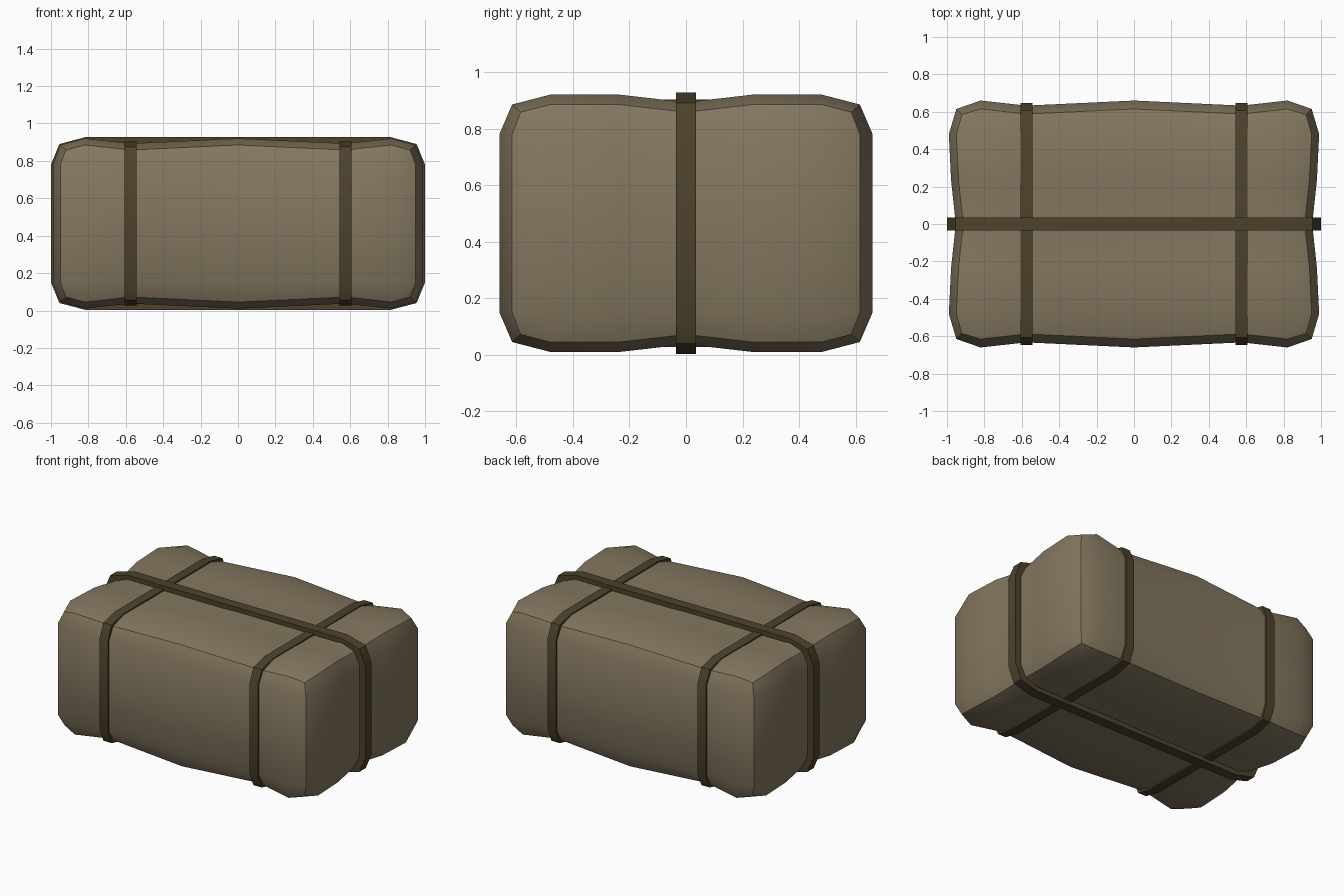
import bpy, bmesh

if "Cube" in bpy.data.objects:
    bpy.data.objects.remove(bpy.data.objects["Cube"])


def material(name, rgb):
    m = bpy.data.materials.new(name)
    m.diffuse_color = (*rgb, 1)
    m.use_nodes = True
    m.node_tree.nodes["Principled BSDF"].inputs["Base Color"].default_value = m.diffuse_color
    return m


CLOTH = material("cloth", (0.23, 0.185, 0.115))
STRAP = material("strap_leather", (0.075, 0.055, 0.025))
MID_Z = 0.465


def finish(bm, name, mat, angle):
    bmesh.ops.recalc_face_normals(bm, faces=bm.faces[:])
    me = bpy.data.meshes.new(name)
    bm.to_mesh(me)
    bm.free()
    ob = bpy.data.objects.new(name, me)
    bpy.context.collection.objects.link(ob)
    me.materials.append(mat)
    bpy.ops.object.select_all(action='DESELECT')
    ob.select_set(True)
    bpy.context.view_layer.objects.active = ob
    bpy.ops.object.shade_smooth_by_angle(angle=angle)
    return ob


# Bale: box lattice, rounded at edges and corners, squeezed under the straps
INNER = [[-0.82, -0.575, 0, 0.575, 0.82],
         [-0.48, -0.235, 0, 0.235, 0.48],
         [-0.315, 0.315]]
# half size at a face, at an edge, at a corner
HALF = [(0.99, 0.95, 0.92), (0.66, 0.615, 0.585), (0.455, 0.42, 0.393)]


def bale_point(idx):
    ends = [i in (0, len(INNER[a]) + 1) for a, i in enumerate(idx)]
    n = sum(ends)
    p = []
    for a, i in enumerate(idx):
        if ends[a]:
            p.append(HALF[a][n - 1] * (-1 if i == 0 else 1))
        else:
            p.append(INNER[a][i - 1])
    at_x, at_y = idx[0] in (2, 4), idx[1] == 3
    squeeze = [0.037 if at_y else 0.012 if idx[1] in (2, 4) else 0,
               0.027 if at_x else 0,
               0.027 if at_x or at_y else 0]
    for a in range(3):
        if ends[a]:
            p[a] -= squeeze[a] * (1 if p[a] > 0 else -1)
    return (p[0], p[1], p[2] + MID_Z)


bm = bmesh.new()
verts = {}


def vert(idx):
    if idx not in verts:
        verts[idx] = bm.verts.new(bale_point(idx))
    return verts[idx]


last = [len(v) + 1 for v in INNER]
for a in range(3):
    b, c = (a + 1) % 3, (a + 2) % 3
    for side in (0, last[a]):
        for i in range(last[b]):
            for j in range(last[c]):
                quad = []
                for di, dj in ((0, 0), (1, 0), (1, 1), (0, 1)):
                    idx = [0, 0, 0]
                    idx[a], idx[b], idx[c] = side, i + di, j + dj
                    quad.append(vert(tuple(idx)))
                bm.faces.new(quad)
finish(bm, "bale", CLOTH, 0.6)


# Straps: closed chamfered bands, one quarter profile mirrored round the loop
def strap(name, quarter, thick, width, place):
    def loop(q):
        r = q[::-1]
        return (q + [(-u, v) for u, v in r] + [(-u, -v) for u, v in q]
                + [(u, -v) for u, v in r])
    outer = loop(quarter)
    (u0, v0), (u1, v1), (u2, v2) = quarter
    k = thick
    inner = loop([(u0 - k, v0 - 0.15 * k), (u1 - 0.8 * k, v1 - 0.8 * k),
                  (u2 - 0.15 * k, v2 - k)])
    bm = bmesh.new()
    rings = [[bm.verts.new(place(u, v + MID_Z, w)) for u, v in pts]
             for pts, w in ((outer, -width / 2), (outer, width / 2),
                            (inner, width / 2), (inner, -width / 2))]
    n = len(outer)
    for r in range(4):
        s, t = rings[r], rings[(r + 1) % 4]
        for i in range(n):
            j = (i + 1) % n
            bm.faces.new((s[i], s[j], t[j], t[i]))
    finish(bm, name, STRAP, 0.5)


strap("long_strap", [(1.0, 0.315), (0.955, 0.425), (0.815, 0.462)],
      0.045, 0.07, lambda u, z, w: (u, w, z))
for side, label in ((-1, "left"), (1, "right")):
    strap(label + "_cross_strap", [(0.648, 0.315), (0.606, 0.409), (0.48, 0.438)],
          0.03, 0.064, lambda u, z, w, s=side: (s * 0.575 + w, u, z))
